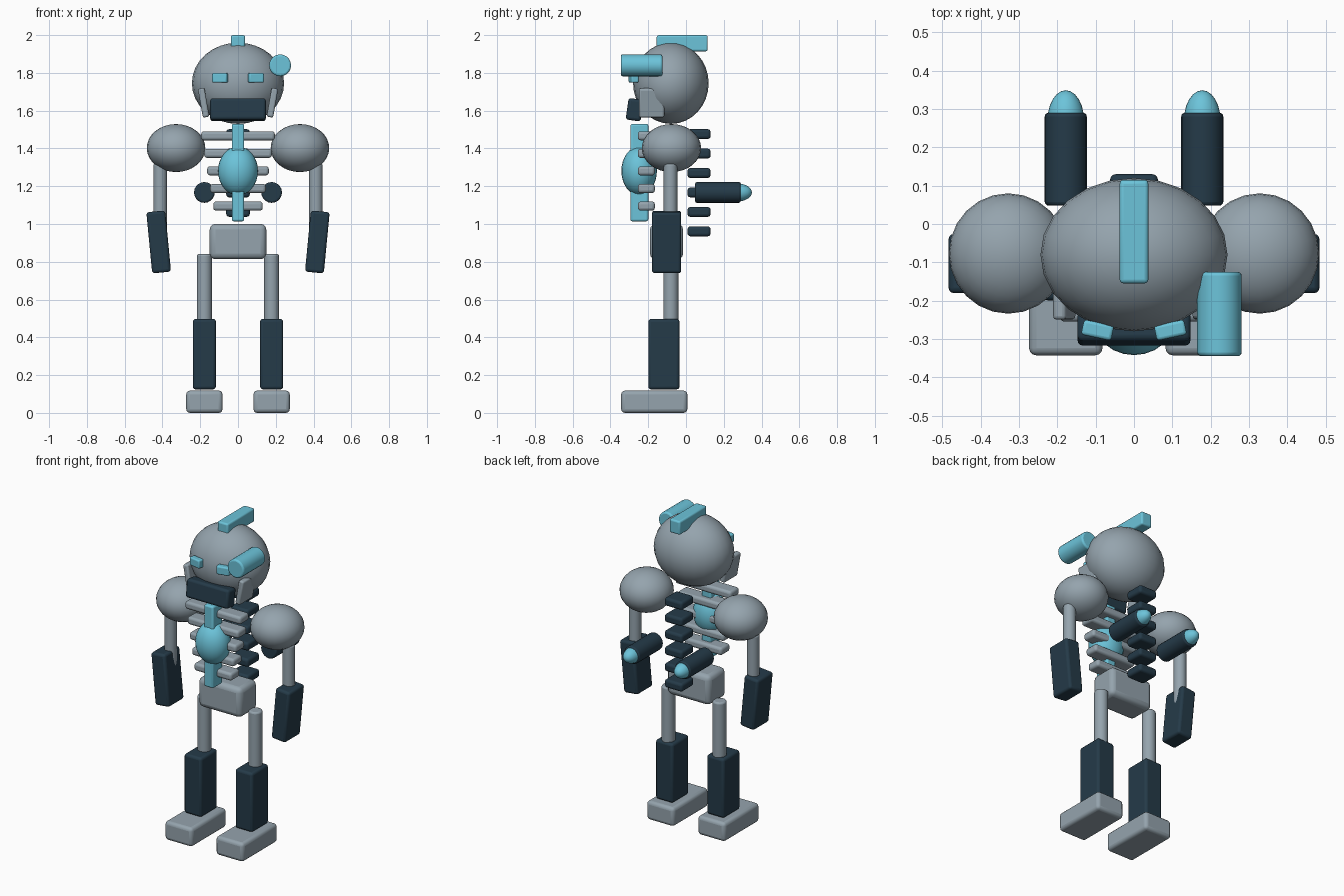
import bpy, bmesh, math
from mathutils import Matrix, Vector

cube = bpy.data.objects.get("Cube")
if cube:
    bpy.data.objects.remove(cube, do_unlink=True)


def material(name, rgb):
    m = bpy.data.materials.new(name)
    m.use_nodes = True
    m.diffuse_color = (*rgb, 1)
    m.node_tree.nodes["Principled BSDF"].inputs["Base Color"].default_value = (*rgb, 1)
    return m


GREY = material("steel_grey", (0.30, 0.37, 0.42))
DARK = material("dark_navy", (0.018, 0.043, 0.066))
CYAN = material("light_cyan", (0.15, 0.55, 0.70))


def finish(bm, name, mat, loc, rot, bevel=0.0):
    mesh = bpy.data.meshes.new(name)
    bm.to_mesh(mesh)
    bm.free()
    mesh.materials.append(mat)
    for p in mesh.polygons:
        p.use_smooth = True
    mesh.set_sharp_from_angle(angle=math.radians(35))
    ob = bpy.data.objects.new(name, mesh)
    bpy.context.collection.objects.link(ob)
    ob.location = loc
    ob.rotation_euler = [math.radians(a) for a in rot]
    if bevel:
        mod = ob.modifiers.new("rounded_edges", "BEVEL")
        mod.width = bevel
        mod.segments = 3
        mod.limit_method = "ANGLE"
        mod.angle_limit = math.radians(40)
    return ob


def box(name, mat, size, loc, rot=(0, 0, 0), bevel=0.015):
    bm = bmesh.new()
    bmesh.ops.create_cube(bm, size=1)
    bmesh.ops.scale(bm, vec=Vector(size), verts=bm.verts)
    return finish(bm, name, mat, loc, rot, bevel)


def ball(name, mat, radii, loc):
    bm = bmesh.new()
    bmesh.ops.create_uvsphere(bm, u_segments=24, v_segments=16, radius=1)
    bmesh.ops.scale(bm, vec=Vector(radii), verts=bm.verts)
    return finish(bm, name, mat, loc, (0, 0, 0))


def rod(name, mat, radius, length, loc, rot=(0, 0, 0), bevel=0.01):
    bm = bmesh.new()
    bmesh.ops.create_cone(bm, cap_ends=True, segments=20, radius1=radius,
                          radius2=radius, depth=length)
    return finish(bm, name, mat, loc, rot, bevel)


# Head
ball("head", GREY, (0.244, 0.20, 0.215), (0, -0.08, 1.745))
box("head_crest", CYAN, (0.075, 0.27, 0.085), (0, -0.02, 1.957), bevel=0.01)
box("mouth_guard", DARK, (0.295, 0.08, 0.115), (0, -0.272, 1.605), (-8, 0, 0))
rod("head_scope", CYAN, 0.058, 0.22, (0.223, -0.235, 1.84), (90, 0, 0))

# Chest and spine
box("sternum", CYAN, (0.066, 0.095, 0.515), (0, -0.247, 1.272), bevel=0.01)
ball("chest_core", CYAN, (0.106, 0.094, 0.129), (0, -0.248, 1.281))
for i in range(5):
    box(f"rib_{i + 1}", GREY, (0.39 - 0.032 * i, 0.09, 0.048),
        (0, -0.21, 1.467 - 0.093 * i))
for i in range(6):
    box(f"vertebra_{i + 1}", DARK, (0.125, 0.122, 0.052),
        (0, 0.069, 1.476 - 0.103 * i))
box("pelvis", GREY, (0.30, 0.175, 0.187), (0, -0.103, 0.907), bevel=0.03)

# Paired parts
for side, s in (("left", 1), ("right", -1)):
    box(f"{side}_eye", CYAN, (0.08, 0.04, 0.052), (s * 0.095, -0.277, 1.774),
        (0, 0, s * 12), bevel=0.008)
    box(f"{side}_cheek_plate", GREY, (0.035, 0.135, 0.155),
        (s * 0.182, -0.182, 1.642), (0, s * 10, 0), bevel=0.01)
    ball(f"{side}_shoulder", GREY, (0.155, 0.157, 0.127), (s * 0.328, -0.077, 1.402))
    rod(f"{side}_upper_arm", GREY, 0.036, 0.44, (s * 0.412, -0.082, 1.10))
    box(f"{side}_forearm", DARK, (0.10, 0.155, 0.325), (s * 0.42, -0.103, 0.905),
        (0, s * 5.5, 0))
    rod(f"{side}_thigh", GREY, 0.04, 0.44, (s * 0.178, -0.08, 0.62))
    box(f"{side}_shin", DARK, (0.122, 0.165, 0.373), (s * 0.178, -0.117, 0.311))
    box(f"{side}_foot", GREY, (0.192, 0.35, 0.118), (s * 0.178, -0.168, 0.059),
        bevel=0.02)
    rod(f"{side}_thruster", DARK, 0.055, 0.242, (s * 0.178, 0.169, 1.167), (90, 0, 0))
    ball(f"{side}_thruster_tip", CYAN, (0.048, 0.08, 0.048), (s * 0.178, 0.269, 1.167))
